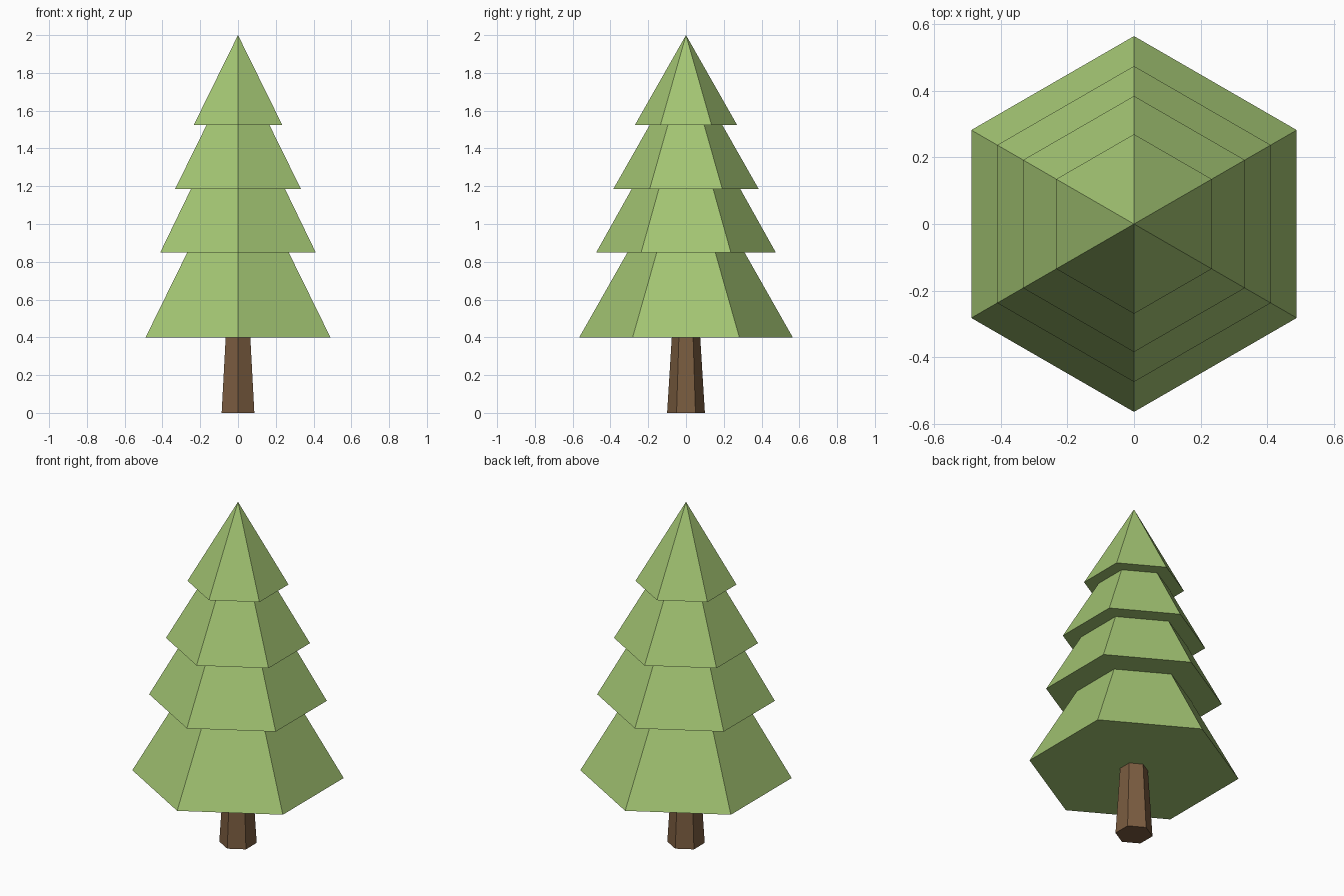
import bpy
import bmesh
from math import sin, cos, tau

if "Cube" in bpy.data.objects:
    bpy.data.objects.remove(bpy.data.objects["Cube"])

SIDES = 6


def material(name, rgb):
    mat = bpy.data.materials.new(name)
    mat.use_nodes = True
    colour = (*rgb, 1.0)
    mat.diffuse_color = colour
    mat.node_tree.nodes["Principled BSDF"].inputs["Base Color"].default_value = colour
    return mat


def hex_ring(bm, radius, z):
    # Corners point along +y and -y
    return [bm.verts.new((-radius * sin(tau * i / SIDES), radius * cos(tau * i / SIDES), z))
            for i in range(SIDES)]


def hex_taper(name, z0, r0, z1, r1, mat):
    """Closed six-sided taper; a zero top radius gives a point."""
    bm = bmesh.new()
    low = hex_ring(bm, r0, z0)
    bm.faces.new(low[::-1])
    if r1:
        high = hex_ring(bm, r1, z1)
        bm.faces.new(high)
    else:
        tip = bm.verts.new((0, 0, z1))
    for i in range(SIDES):
        j = (i + 1) % SIDES
        bm.faces.new((low[i], low[j], high[j], high[i]) if r1 else (low[i], low[j], tip))
    bmesh.ops.recalc_face_normals(bm, faces=bm.faces)
    mesh = bpy.data.meshes.new(name)
    bm.to_mesh(mesh)
    bm.free()
    mesh.materials.append(mat)
    obj = bpy.data.objects.new(name, mesh)
    bpy.context.collection.objects.link(obj)
    return obj


leaf = material("leaf_green", (0.367, 0.558, 0.171))
bark = material("bark_brown", (0.195, 0.107, 0.051))

# Trunk, reaching just inside the lowest tier
hex_taper("trunk", 0.0, 0.10, 0.42, 0.074, bark)

# Foliage tiers: base height, base radius, top height, top radius
tiers = {
    "foliage_bottom": (0.40, 0.565, 0.86, 0.304),
    "foliage_lower": (0.85, 0.475, 1.195, 0.282),
    "foliage_upper": (1.185, 0.385, 1.535, 0.186),
    "foliage_top": (1.525, 0.27, 2.0, 0),
}
for name, dims in tiers.items():
    hex_taper(name, *dims, leaf)
